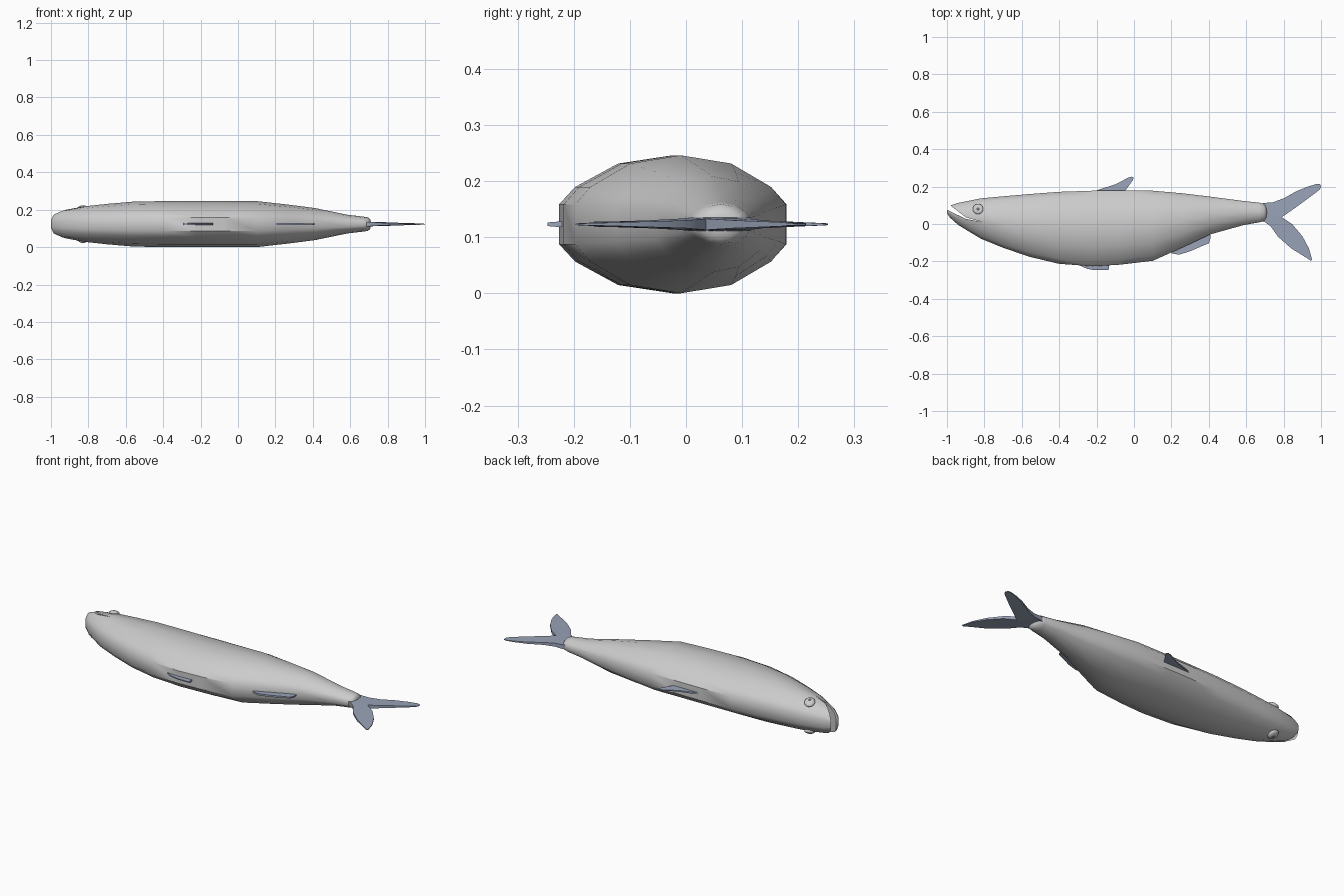
import bpy, bmesh, math

if "Cube" in bpy.data.objects:
    bpy.data.objects.remove(bpy.data.objects["Cube"])

MID = 0.123  # height of the fish's plane of symmetry


def make_object(name, bm, mat=None, smooth=None):
    bmesh.ops.recalc_face_normals(bm, faces=bm.faces[:])
    me = bpy.data.meshes.new(name)
    bm.to_mesh(me)
    bm.free()
    ob = bpy.data.objects.new(name, me)
    bpy.context.collection.objects.link(ob)
    if mat:
        me.materials.append(mat)
    if smooth:
        shade(ob, smooth)
    return ob


def shade(ob, degrees):
    bpy.ops.object.select_all(action='DESELECT')
    ob.select_set(True)
    bpy.context.view_layer.objects.active = ob
    bpy.ops.object.shade_smooth_by_angle(angle=math.radians(degrees))


def loft(rings):
    bm = bmesh.new()
    loops = [[bm.verts.new(p) for p in ring] for ring in rings]
    n = len(loops[0])
    for a, b in zip(loops, loops[1:]):
        for i in range(n):
            j = (i + 1) % n
            bm.faces.new((a[i], a[j], b[j], b[i]))
    bm.faces.new(loops[0])
    bm.faces.new(loops[-1])
    return bm


def material(name, rgb):
    m = bpy.data.materials.new(name)
    m.diffuse_color = (*rgb, 1)
    m.use_nodes = True
    m.node_tree.nodes["Principled BSDF"].inputs["Base Color"].default_value = m.diffuse_color
    return m


fin_mat = material("fin_blue", (0.32, 0.37, 0.48))
pupil_mat = material("pupil_dark", (0.12, 0.13, 0.15))

# Body: stations of x, back, belly, half thickness
stations = [
    (-1.0, .073, .058, .022), (-.985, .098, .035, .050), (-.94, .113, -.005, .073),
    (-.82, .137, -.078, .095), (-.70, .148, -.127, .108), (-.56, .160, -.175, .120),
    (-.40, .172, -.213, .123), (-.22, .178, -.226, .123), (-.08, .179, -.218, .123),
    (.10, .178, -.197, .123), (.26, .164, -.125, .105), (.41, .146, -.055, .086),
    (.585, .123, -.006, .050), (.67, .114, .009, .040), (.695, .107, .016, .036),
    (.706, .094, .028, .027), (.710, .075, .045, .013)]
half = [(1, .29), (.86, .54), (.48, .88), (0, 1), (-.48, .88), (-.86, .54), (-1, .29)]
section = half + [(a, -b) for a, b in reversed(half)]
rings = [[(x, (t + b) / 2 + u * (t - b) / 2, MID + v * h) for u, v in section]
         for x, t, b, h in stations]
body = make_object("body", loft(rings))

# Mouth: a thin wedge cut between the jaws
wedge = [(-1.06, .150), (-1.06, .112), (-.98, .066), (-.90, .028), (-.81, .010), (-.90, .036), (-.98, .098)]
cutter = make_object("mouth_cutter", loft([[(x, y, z) for x, y in wedge] for z in (-.1, .4)]))
cutter.hide_render = True
cut = body.modifiers.new("mouth", 'BOOLEAN')
cut.operation = 'DIFFERENCE'
cut.solver = 'EXACT'
cut.object = cutter
bpy.context.view_layer.objects.active = body
bpy.ops.object.modifier_apply(modifier=cut.name)
bpy.data.objects.remove(cutter, do_unlink=True)
shade(body, 40)


# Fins: pairs of outline points with half thickness
def fin(name, pairs):
    rings = [[(ax, ay, MID - h), (ax, ay, MID + h), (bx, by, MID + h), (bx, by, MID - h)]
             for ax, ay, bx, by, h in pairs]
    return make_object(name, loft(rings), fin_mat, 30)


fin("tail_upper", [
    (.62, .095, .62, .06, .013), (.70, .113, .70, .055, .012), (.74, .115, .79, .036, .010),
    (.80, .137, .86, .085, .007), (.87, .176, .93, .136, .005),
    (.93, .200, .975, .170, .0035), (.975, .214, .993, .184, .002), (.995, .213, 1.0, .198, .0015)])
fin("tail_lower", [
    (.62, .030, .62, .06, .013), (.70, .010, .70, .055, .012), (.73, -.012, .79, .036, .010),
    (.77, -.068, .845, .000, .007), (.84, -.130, .90, -.065, .005),
    (.90, -.167, .935, -.130, .003), (.947, -.197, .952, -.190, .0015)])
fin("dorsal_fin", [
    (-.22, .165, -.03, .165, .005), (-.20, .180, -.045, .180, .005),
    (-.10, .212, -.025, .208, .0035), (-.03, .248, -.005, .236, .002),
    (-.012, .253, -.002, .249, .0015)])
fin("belly_fin", [
    (-.30, -.20, -.135, -.20, .005), (-.29, -.222, -.135, -.222, .005),
    (-.25, -.240, -.135, -.240, .004), (-.21, -.247, -.138, -.247, .003)])
fin("anal_fin", [
    (.20, -.13, .20, -.157, .005), (.24, -.11, .24, -.164, .005),
    (.30, -.08, .30, -.146, .005), (.35, -.06, .35, -.124, .0045),
    (.40, -.045, .40, -.103, .004), (.408, -.06, .408, -.080, .003)])


# Eyes on both flanks
def dome(name, x, y, side, z, r, depth, mat=None):
    bm = bmesh.new()
    bmesh.ops.create_uvsphere(bm, u_segments=20, v_segments=10, radius=1)
    for v in bm.verts:
        v.co = (x + v.co.x * r, y + v.co.y * r,
                MID + side * (z + v.co.z * depth - v.co.y * r * .35 + v.co.x * r * .15))
    make_object(name, bm, mat, 60)


for side, label in ((1, "left"), (-1, "right")):
    dome("eye_" + label, -.834, .080, side, .083, .028, .014)
    dome("pupil_" + label, -.834, .080, side, .092, .011, .007, pupil_mat)
